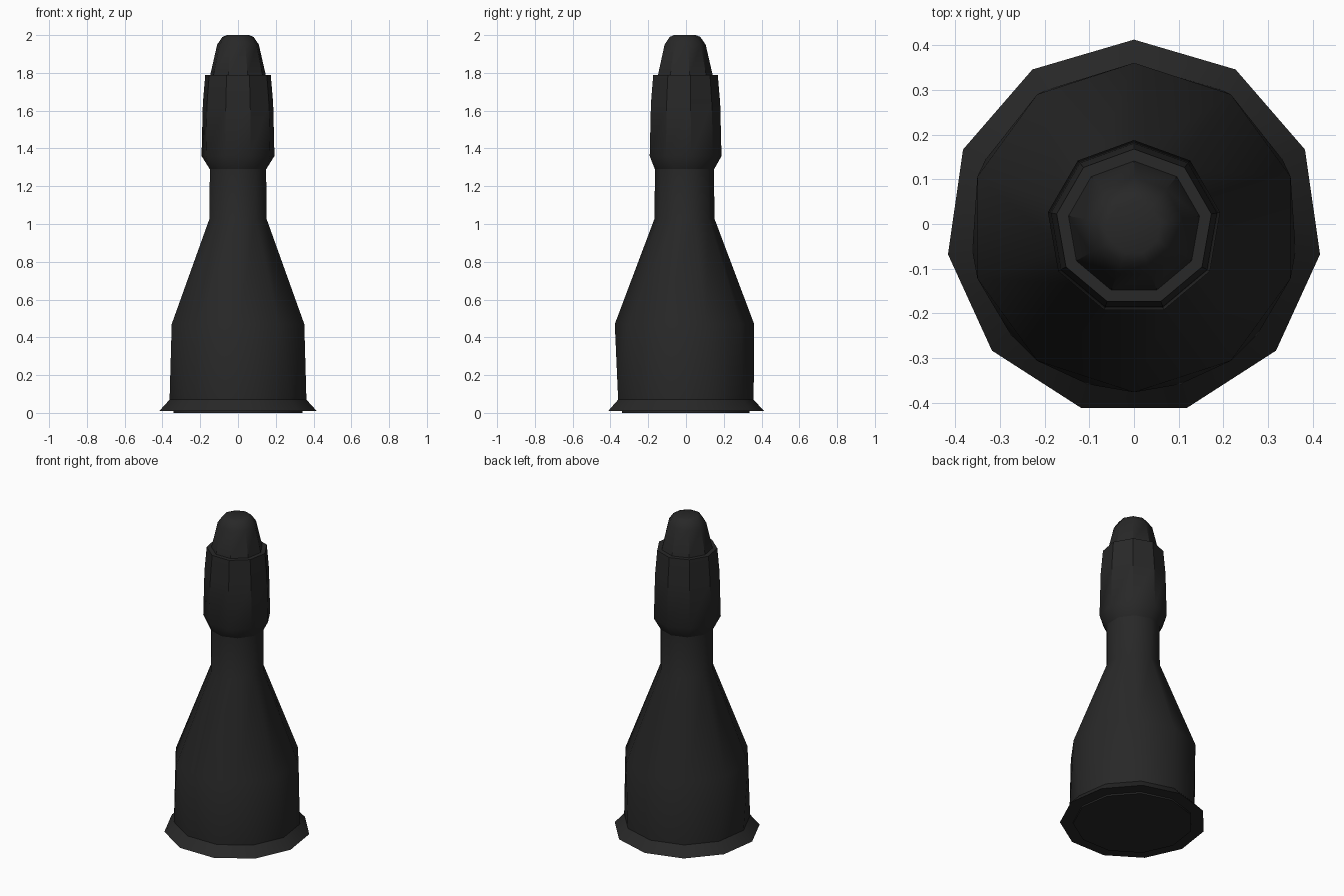
import bpy, bmesh, math

cube = bpy.data.objects.get("Cube")
if cube:
    bpy.data.objects.remove(cube, do_unlink=True)

CENTRE_Y = -0.008

black = bpy.data.materials.new("dark_charcoal")
black.use_nodes = True
colour = (0.021, 0.021, 0.021, 1)
black.diffuse_color = colour
bsdf = next(n for n in black.node_tree.nodes if n.type == 'BSDF_PRINCIPLED')
bsdf.inputs["Base Color"].default_value = colour


def add_ring(bm, sides, radius, z):
    """Regular polygon with one corner towards the back."""
    turn = 2 * math.pi / sides
    return [bm.verts.new((-radius * math.sin(k * turn),
                          CENTRE_Y + radius * math.cos(k * turn), z))
            for k in range(sides)]


def join_rings(bm, low, high):
    """Skin two rings: quads when sides match, a triangle zip otherwise."""
    n, m = len(low), len(high)
    i = j = 0
    while i < n or j < m:
        a, b = low[i % n], high[j % m]
        next_a, next_b = low[(i + 1) % n], high[(j + 1) % m]
        if n == m:
            bm.faces.new((a, next_a, next_b, b))
            i, j = i + 1, j + 1
        elif j >= m or (i < n and (i + 1) * m <= (j + 1) * n):
            bm.faces.new((a, next_a, b))
            i += 1
        else:
            bm.faces.new((a, next_b, b))
            j += 1


def lathe(name, profile, cap_bottom=False, cap_top=False):
    """Stack rings of (sides, radius, height) into one part."""
    bm = bmesh.new()
    rings = [add_ring(bm, *row) for row in profile]
    for low, high in zip(rings, rings[1:]):
        join_rings(bm, low, high)
    if cap_bottom:
        bm.faces.new(rings[0][::-1])
    if cap_top:
        bm.faces.new(rings[-1])
    bm.normal_update()
    mesh = bpy.data.meshes.new(name)
    bm.to_mesh(mesh)
    bm.free()
    mesh.materials.append(black)
    obj = bpy.data.objects.new(name, mesh)
    bpy.context.collection.objects.link(obj)
    bpy.ops.object.select_all(action='DESELECT')
    obj.select_set(True)
    bpy.context.view_layer.objects.active = obj
    bpy.ops.object.shade_smooth_by_angle(angle=math.radians(37))
    return obj


# Flared foot with a shallow disc underneath
lathe("base_flange", [(11, 0.345, 0), (11, 0.345, 0.01),
                      (11, 0.421, 0.01), (11, 0.366, 0.07)], cap_bottom=True)

# Wide drum, tapering shoulder and narrow neck
lathe("body", [(11, 0.366, 0.07), (10, 0.369, 0.47),
               (10, 0.158, 1.03), (10, 0.157, 1.29)])

# Bulged head with a flat ledge on top
lathe("head", [(10, 0.157, 1.29), (9, 0.196, 1.36), (9, 0.189, 1.64),
               (9, 0.176, 1.79), (9, 0.149, 1.79)])

# Blunt tip
lathe("tip", [(9, 0.149, 1.79), (9, 0.112, 1.95),
              (9, 0.084, 1.99), (9, 0.06, 2.0)], cap_top=True)
